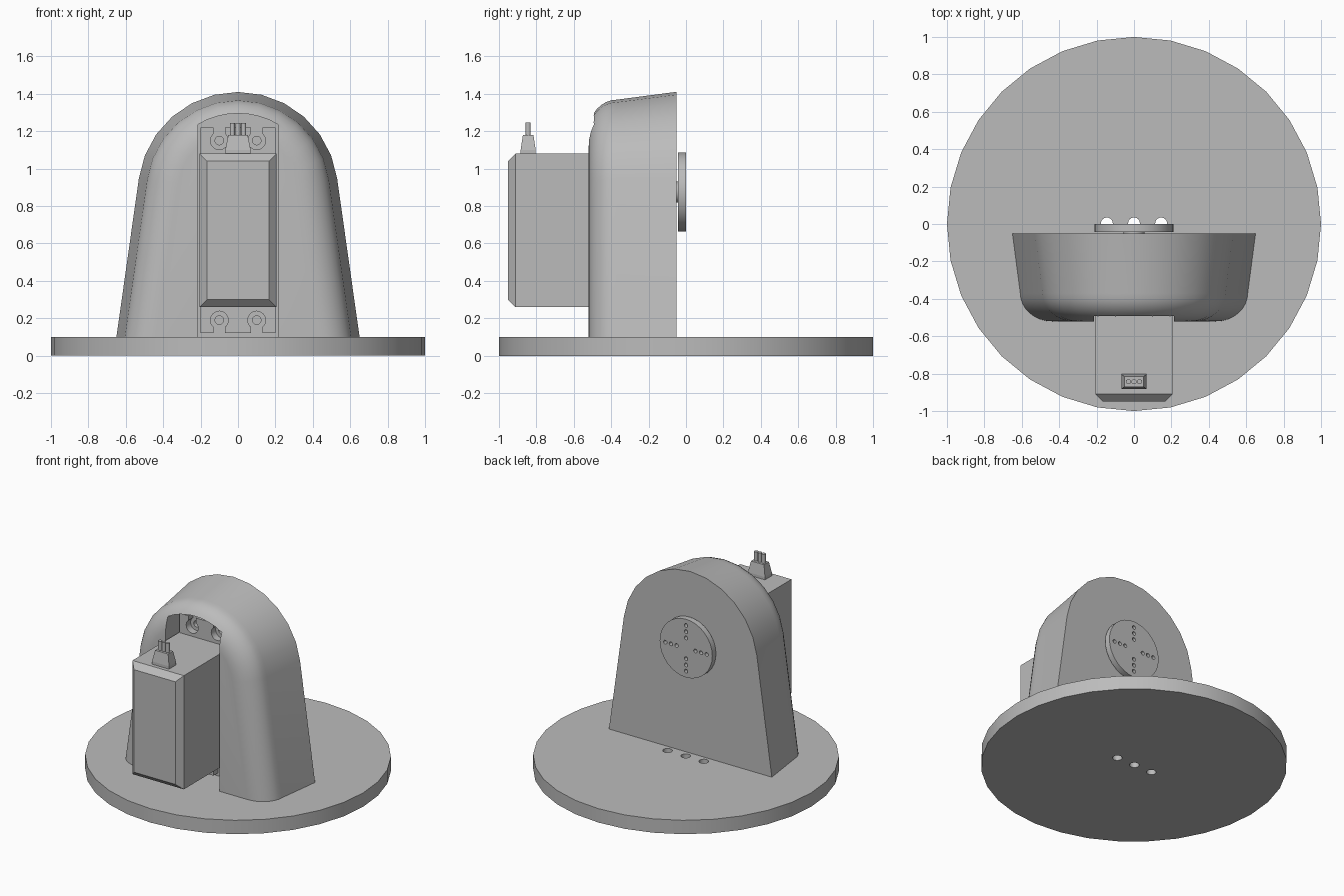
import bpy, bmesh
from math import sin, cos, pi, radians
from mathutils import Vector

if "Cube" in bpy.data.objects:
    bpy.data.objects.remove(bpy.data.objects["Cube"], do_unlink=True)

grey = bpy.data.materials.new("plain grey")
grey.use_nodes = True
grey.diffuse_color = (0.5, 0.5, 0.5, 1)
grey.node_tree.nodes["Principled BSDF"].inputs["Base Color"].default_value = (0.5, 0.5, 0.5, 1)

AXIS_Z = 0.875   # height of the output shaft


def loft(name, *stacks):
    """Closed skins, each through a stack of equally sized rings."""
    bm = bmesh.new()
    for rings in stacks:
        loops = [[bm.verts.new(p) for p in ring] for ring in rings]
        n = len(loops[0])
        for a, b in zip(loops, loops[1:]):
            for i in range(n):
                j = (i + 1) % n
                bm.faces.new((a[i], a[j], b[j], b[i]))
        bm.faces.new(loops[0])
        bm.faces.new(loops[-1])
    bmesh.ops.recalc_face_normals(bm, faces=bm.faces)
    mesh = bpy.data.meshes.new(name)
    bm.to_mesh(mesh)
    bm.free()
    obj = bpy.data.objects.new(name, mesh)
    bpy.context.collection.objects.link(obj)
    mesh.materials.append(grey)
    return obj


def at_y(points, y):
    return [Vector((x, y, z)) for x, z in points]


def rect(x, z0, z1, cx=0):
    return [(cx - x, z0), (cx + x, z0), (cx + x, z1), (cx - x, z1)]


def circle(x, z, r, n=16):
    return [(x + r * cos(2 * pi * i / n), z + r * sin(2 * pi * i / n)) for i in range(n)]


def prism_y(points, y0, y1):
    return [at_y(points, y0), at_y(points, y1)]


def tube_z(x, y, r, z0, z1, n):
    return [[Vector((px, py, z)) for px, py in circle(x, y, r, n)] for z in (z0, z1)]


def select(obj):
    bpy.ops.object.select_all(action="DESELECT")
    obj.select_set(True)
    bpy.context.view_layer.objects.active = obj


def cut(obj, *stacks):
    """Subtract separate closed skins, then discard the cutter."""
    cutter = loft("cutter", *stacks)
    cutter.hide_render = True
    mod = obj.modifiers.new("cut", "BOOLEAN")
    mod.operation, mod.solver, mod.object = "DIFFERENCE", "EXACT", cutter
    select(obj)
    bpy.ops.object.modifier_apply(modifier=mod.name)
    bpy.data.objects.remove(cutter, do_unlink=True)


def smooth(obj, angle=32):
    select(obj)
    bpy.ops.object.shade_smooth_by_angle(angle=radians(angle))


# Round base with three through holes
base = loft("base_disc", tube_z(0, 0, 1, 0, 0.1, 32))
cut(base, *[tube_z(x, 0.003, 0.032, -0.1, 0.2, 16) for x in (-0.145, 0, 0.145)])
smooth(base)


# Arched housing, drafted and rounded towards the front
def arch(inset, steps=12, lean=radians(7.7)):
    r = 0.535 - inset
    pts = [(0.65 - inset, 0.1)]
    for i in range(steps + 1):
        a = lean + (pi - 2 * lean) * i / steps
        pts.append((r * cos(a), AXIS_Z + r * sin(a)))
    return pts + [(inset - 0.65, 0.1)]


rings = [at_y(arch(0), -0.05)]
for i in range(9):
    t = i / 8 * pi / 2
    rings.append(at_y(arch(0.042 + 0.17 * (1 - cos(t))), -0.37 - 0.15 * sin(t)))
housing = loft("arched_housing", rings)

# Motor slot with an arched top, and screw holes in its back wall
slot = [(-0.215, 0.05), (0.215, 0.05)]
for i in range(9):
    a = radians(59.2 + 61.6 * i / 8)
    slot.append((0.42 * cos(a), AXIS_Z + 0.42 * sin(a)))
SCREWS = [(x, z) for x in (-0.1, 0.1) for z in (0.19, 1.15)]
cut(housing, prism_y(slot, -0.7, -0.33))
cut(housing, *[prism_y(circle(x, z, 0.023), -0.4, -0.25) for x, z in SCREWS])
smooth(housing)

# Motor case with a chamfered front
loft("motor_case", [at_y(rect(0.165, 0.30, 1.04), -0.95),
                    at_y(rect(0.205, 0.26, 1.08), -0.91),
                    at_y(rect(0.205, 0.26, 1.08), -0.32)])

# Mounting flanges with open keyhole slots
for name, z0, z1, hole, edge in (("upper_flange", 1.07, 1.22, 1.15, 1.3),
                                 ("lower_flange", 0.12, 0.27, 0.19, 0.0)):
    flange = loft(name, prism_y(rect(0.2, z0, z1), -0.38, -0.328))
    cut(flange, *[prism_y(circle(x, hole, 0.048), -0.5, -0.2) for x in (-0.1, 0.1)])
    cut(flange, *[prism_y(rect(0.03, min(hole, edge), max(hole, edge), x), -0.5, -0.2)
                  for x in (-0.1, 0.1)])
    smooth(flange)


# Tapered cable plug with three pins
def plan(x, y, z):
    return [Vector((sx * x, -0.843 + sy * y, z))
            for sx, sy in ((-1, -1), (1, -1), (1, 1), (-1, 1))]


loft("cable_plug", [plan(0.068, 0.04, 1.07), plan(0.068, 0.04, 1.1), plan(0.052, 0.028, 1.18)])
pins = loft("plug_pins", *[tube_z(x, -0.843, 0.014, 1.17, 1.245, 10) for x in (-0.03, 0, 0.03)])
smooth(pins, 40)

# Output shaft and horn with a cross of small holes
shaft = loft("output_shaft", prism_y(circle(0, AXIS_Z, 0.056, 20), -0.08, -0.03))
smooth(shaft)
horn = loft("output_horn", prism_y(circle(0, AXIS_Z, 0.21, 32), -0.042, 0))
cut(horn, *[prism_y(circle(r * dx, AXIS_Z + r * dz, 0.014, 10), -0.1, 0.1)
            for r in (0.075, 0.12, 0.165)
            for dx, dz in ((1, 0), (0, 1), (-1, 0), (0, -1))])
smooth(horn, 40)
